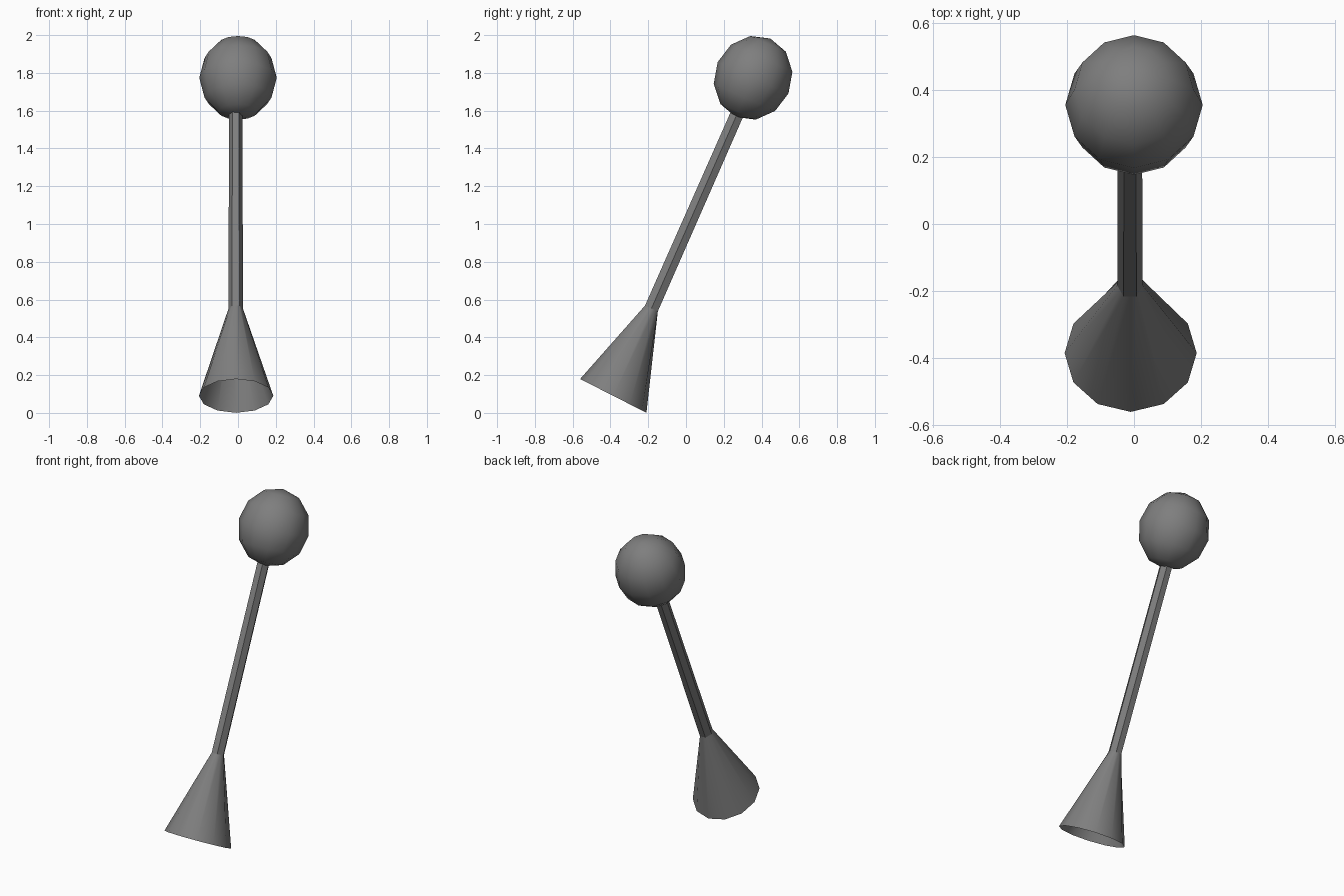
import bpy, bmesh, math
from mathutils import Matrix, Vector

if "Cube" in bpy.data.objects:
    bpy.data.objects.remove(bpy.data.objects["Cube"])

TILT = math.radians(23.8)   # lean of the whole shape towards +y

grey = bpy.data.materials.new("dark_grey")
grey.diffuse_color = (0.21, 0.21, 0.21, 1)
grey.use_nodes = True
grey.node_tree.nodes["Principled BSDF"].inputs["Base Color"].default_value = grey.diffuse_color


def finish(name, bm, angle):
    bmesh.ops.recalc_face_normals(bm, faces=bm.faces)
    mesh = bpy.data.meshes.new(name)
    bm.to_mesh(mesh)
    bm.free()
    obj = bpy.data.objects.new(name, mesh)
    bpy.context.collection.objects.link(obj)
    mesh.materials.append(grey)
    bpy.ops.object.select_all(action='DESELECT')
    obj.select_set(True)
    bpy.context.view_layer.objects.active = obj
    bpy.ops.object.shade_smooth_by_angle(angle=math.radians(angle))
    return obj


def ring(bm, centre, radius, tilt, hexagonal):
    """Twelve points; a hexagonal ring has every second point on a flat."""
    rot = Matrix.Rotation(-tilt, 3, 'X')
    verts = []
    for i in range(12):
        a = math.radians(30 * i)
        r = radius * (math.cos(math.pi / 6) if hexagonal and i % 2 else 1)
        stretch = 1.13 if hexagonal else 1
        verts.append(bm.verts.new(Vector(centre) + rot @ Vector((r * math.cos(a), r * stretch * math.sin(a), 0))))
    return verts


def tube(name, lower, upper, angle):
    bm = bmesh.new()
    a, b = ring(bm, *lower), ring(bm, *upper)
    for i in range(12):
        j = (i + 1) % 12
        bm.faces.new((a[i], a[j], b[j], b[i]))
    return finish(name, bm, angle)


# Open flared foot and slim six-sided stem
neck = ((-0.012, -0.183, 0.553), 0.038, TILT, True)
tube("flared_foot", ((-0.01, -0.385, 0.09), 0.197, math.radians(27), False), neck, 50)
tube("stem", neck, ((-0.012, 0.276, 1.595), 0.036, TILT, True), 35)

# Faceted ball, slightly long along the stem
bm = bmesh.new()
bmesh.ops.create_uvsphere(bm, u_segments=12, v_segments=6, radius=1)
bm.transform(Matrix.Translation((0, 0.355, 1.774))
             @ Matrix.Rotation(-TILT, 4, 'X')
             @ Matrix.Diagonal((0.205, 0.205, 0.227, 1)))
finish("ball", bm, 60)
